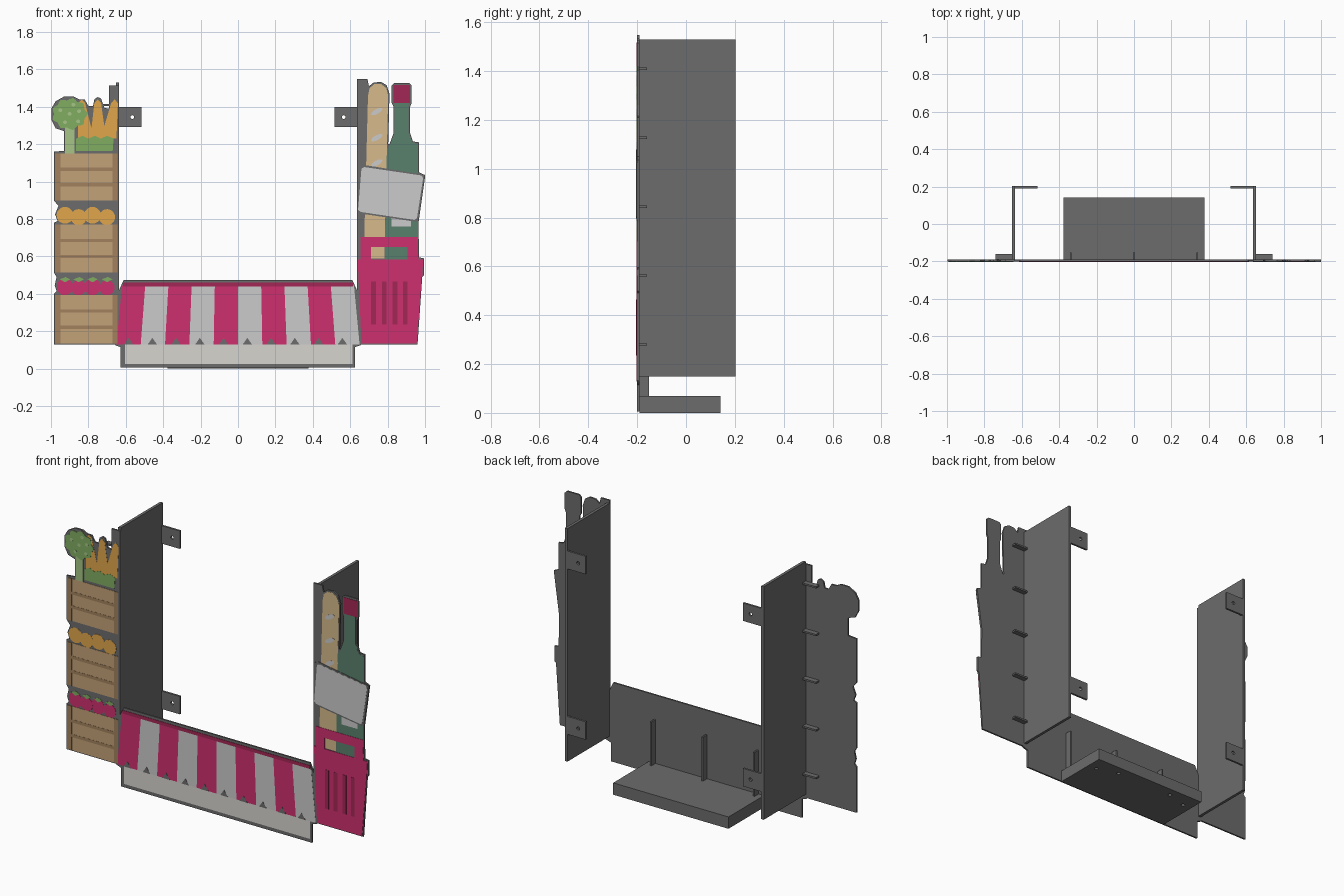
import bpy, bmesh
from math import sin, cos, pi

FRONT, BACK = -0.2, -0.19


def material(name, rgb):
    m = bpy.data.materials.new(name)
    m.diffuse_color = (*rgb, 1)
    return m


RED = material("red", (0.62, 0.03, 0.16))
DARK_RED = material("dark red", (0.36, 0.02, 0.09))
WHITE = material("white", (0.75, 0.75, 0.75))
CLOTH = material("cloth", (0.68, 0.66, 0.62))
WOOD = material("wood", (0.55, 0.36, 0.19))
DARK_WOOD = material("dark wood", (0.36, 0.22, 0.11))
ORANGE = material("orange", (0.75, 0.38, 0.07))
GREEN = material("green", (0.22, 0.42, 0.12))
LIGHT_GREEN = material("light green", (0.38, 0.56, 0.24))
BOTTLE = material("bottle green", (0.1, 0.22, 0.15))
BREAD = material("bread", (0.68, 0.49, 0.26))
GREY = material("panel grey", (0.15, 0.15, 0.15))


def plate(name, polys, y0, y1, mat=GREY):
    """Extrude one or more x-z outlines from y0 to y1."""
    bm = bmesh.new()
    for pts in polys:
        f = bm.faces.new([bm.verts.new((x, y0, z)) for x, z in pts])
        ext = bmesh.ops.extrude_face_region(bm, geom=[f], use_keep_orig=True)
        for v in ext["geom"]:
            if isinstance(v, bmesh.types.BMVert):
                v.co.y = y1
    bmesh.ops.recalc_face_normals(bm, faces=bm.faces)
    me = bpy.data.meshes.new(name)
    bm.to_mesh(me)
    bm.free()
    ob = bpy.data.objects.new(name, me)
    bpy.context.collection.objects.link(ob)
    me.materials.append(mat)
    return ob


def decal(name, polys, mat, layer=1):
    return plate(name, polys, FRONT + 0.001, FRONT - 0.001 * layer, mat)


def rect(x0, x1, z0, z1):
    return [(x0, z0), (x1, z0), (x1, z1), (x0, z1)]


def oval(cx, cz, rx, rz, tilt=0, n=20):
    c, s = cos(tilt), sin(tilt)
    pts = [(rx * cos(2 * pi * i / n), rz * sin(2 * pi * i / n)) for i in range(n)]
    return [(cx + u * c - v * s, cz + u * s + v * c) for u, v in pts]


def box(name, x0, x1, y0, y1, z0, z1):
    return plate(name, [rect(x0, x1, z0, z1)], y0, y1)


def cut(ob, cutter):
    cutter.hide_render = True
    cutter.hide_viewport = True
    m = ob.modifiers.new("holes", "BOOLEAN")
    m.operation = "DIFFERENCE"
    m.object = cutter


# Side boards, wall brackets and locating pegs
for s, side in ((-1, "left"), (1, "right")):
    box(side + "_side_board", s * 0.635, s * 0.652, BACK, 0.203, 0.15, 1.53)
    for z, level in ((0.365, "lower"), (1.345, "upper")):
        br = box(f"{side}_{level}_bracket", s * 0.515, s * 0.637, 0.191, 0.203, z - 0.053, z + 0.053)
        cut(br, plate("bracket_hole_cutter", [oval(s * 0.565, z, 0.01, 0.01)], 0.15, 0.25))
    for i in range(5):
        z = 0.28 + 0.2825 * i
        box(f"{side}_peg_{i}", s * 0.65, s * 0.74, BACK - 0.002, -0.16, z - 0.005, z + 0.005)

# Base shelf with screw holes, and upright ribs behind the awning
shelf = box("base_shelf", -0.378, 0.378, BACK, 0.142, 0, 0.07)
bm = bmesh.new()
for x, y in ((-0.32, 0.05), (0.32, 0.05), (-0.19, 0.09), (0.19, 0.09)):
    r = bmesh.ops.create_cone(bm, cap_ends=True, segments=20, radius1=0.011, radius2=0.011, depth=0.06)
    bmesh.ops.translate(bm, verts=r["verts"], vec=(x, y, 0))
me = bpy.data.meshes.new("shelf_hole_cutter")
bm.to_mesh(me)
bm.free()
cutter = bpy.data.objects.new("shelf_hole_cutter", me)
bpy.context.collection.objects.link(cutter)
cut(shelf, cutter)
for i, x in enumerate((-0.338, 0, 0.338)):
    box(f"rib_{i}", x - 0.005, x + 0.005, BACK - 0.002, -0.152, 0.07, 0.33)

# Front silhouettes
plate("left_panel", [[
    (-0.985, 0.13), (-0.985, 0.4), (-0.97, 0.415), (-0.98, 0.445), (-0.97, 0.49), (-0.985, 0.515),
    (-0.985, 0.78), (-0.965, 0.79), (-0.978, 0.825), (-0.96, 0.87), (-0.985, 0.9), (-0.985, 1.16),
    (-0.93, 1.165), (-0.93, 1.27), (-0.975, 1.285), (-0.998, 1.33), (-0.998, 1.39), (-0.975, 1.43),
    (-0.93, 1.455), (-0.88, 1.455), (-0.85, 1.44), (-0.82, 1.44), (-0.8, 1.405), (-0.775, 1.405),
    (-0.768, 1.44), (-0.75, 1.452), (-0.732, 1.445), (-0.715, 1.395), (-0.69, 1.39),
    (-0.69, 1.515), (-0.635, 1.515), (-0.635, 0.13)]], FRONT, BACK)
plate("right_panel", [[
    (0.635, 0.13), (0.635, 1.548), (0.692, 1.548), (0.7, 1.51), (0.725, 1.53), (0.765, 1.533),
    (0.795, 1.515), (0.81, 1.47), (0.803, 1.2), (0.81, 1.2), (0.832, 1.26), (0.832, 1.4), (0.822, 1.42), (0.822, 1.515),
    (0.835, 1.528), (0.915, 1.528), (0.928, 1.515), (0.928, 1.42), (0.92, 1.4), (0.92, 1.26), (0.935, 1.215),
    (0.968, 1.21), (0.968, 1.05), (1, 1.035), (0.965, 0.78), (0.968, 0.595),
    (0.995, 0.59), (0.995, 0.5), (0.985, 0.49), (0.96, 0.13)]], FRONT, BACK)
plate("awning_panel", [[
    (-0.628, 0.005), (-0.628, 0.115), (-0.655, 0.125), (-0.665, 0.14), (-0.64, 0.41), (-0.62, 0.455), (-0.61, 0.475),
    (0.61, 0.475), (0.62, 0.455), (0.64, 0.41), (0.67, 0.14), (0.655, 0.125), (0.625, 0.115), (0.625, 0.005)]],
    FRONT, BACK)

# Awning: valance, fanned stripes, top band, scallop notches
decal("cloth_valance", [rect(-0.605, 0.612, 0.025, 0.13)], CLOTH)
stripes = [[(0.13 * k, 0.13), (0.13 * k + 0.13, 0.13), (0.124 * k + 0.124, 0.445), (0.124 * k, 0.445)]
           for k in range(-5, 5)]
decal("red_stripes", stripes[0::2], RED)
decal("white_stripes", stripes[1::2], WHITE)
decal("awning_top_band", [rect(-0.615, 0.615, 0.44, 0.46)], DARK_RED, 2)
decal("scallop_notches", [[(x - 0.025, 0.129), (x + 0.025, 0.129), (x, 0.165)]
                          for x in (-0.585 + 0.127 * k for k in range(10))], GREY, 2)

# Three stacked crates
for i, (z0, z1) in enumerate(((0.135, 0.395), (0.515, 0.77), (0.9, 1.15))):
    h = (z1 - z0) / 3
    decal(f"crate_{i}", [rect(-0.978, -0.645, z0, z1)], WOOD, 2)
    decal(f"crate_posts_{i}", [rect(-0.978, -0.948, z0, z1), rect(-0.672, -0.645, z0, z1)], DARK_WOOD, 3)
    decal(f"crate_gaps_{i}", [rect(-0.948, -0.672, z0 + h * k - 0.009, z0 + h * k + 0.009) for k in (1, 2)],
          DARK_WOOD, 3)

# Fruit between the crates
xs = (-0.925, -0.852, -0.778, -0.7)
decal("tomatoes", [oval(x, 0.438, 0.043, 0.046) for x in xs[0::2]], RED, 1)
decal("tomatoes_front", [oval(x, 0.433, 0.041, 0.04) for x in xs[1::2]], RED, 1.5)
decal("tomato_leaves", [[(x - 0.028, 0.478), (x, 0.462), (x + 0.028, 0.478), (x + 0.004, 0.49)] for x in xs],
      GREEN, 2)
decal("oranges", [oval(x, 0.82, 0.045, 0.045) for x in xs[0::2]], ORANGE, 1)
decal("oranges_front", [oval(x, 0.81, 0.043, 0.043) for x in xs[1::2]], ORANGE, 1.5)

# Carrots and broccoli
decal("carrots", [[(x - 0.045, 1.23), (x + 0.04, 1.23), (x + t + 0.018, 1.42), (x + t, 1.44), (x + t - 0.018, 1.42)]
                  for x, t in ((-0.81, -0.025), (-0.745, -0.005), (-0.69, 0.03))], ORANGE)
decal("carrot_leaves", [[(-0.865, 1.165), (-0.67, 1.165), (-0.665, 1.23), (-0.7, 1.245), (-0.735, 1.23),
                         (-0.765, 1.245), (-0.8, 1.23), (-0.83, 1.245), (-0.865, 1.23)]], GREEN, 2)
decal("broccoli_stem", [rect(-0.925, -0.873, 1.15, 1.3)], LIGHT_GREEN, 2.5)
head = [(-0.9 + (0.09 + 0.007 * cos(i * pi / 2)) * cos(i * pi / 18),
         1.362 + (0.08 + 0.007 * cos(i * pi / 2)) * sin(i * pi / 18)) for i in range(36)]
decal("broccoli_head", [head], GREEN, 3)
decal("broccoli_dots", [oval(-0.9 + x, 1.362 + z, 0.011, 0.01, n=10) for x, z in
                        ((0, 0), (0.05, 0.015), (-0.05, 0.02), (0.02, 0.05), (-0.025, -0.045), (0.045, -0.04))],
      LIGHT_GREEN, 3.5)

# Baguette with slashes
decal("baguette", [[(0.672, 0.59), (0.782, 0.59), (0.803, 1.46), (0.793, 1.5), (0.765, 1.522), (0.73, 1.522),
                    (0.703, 1.5), (0.695, 1.46)]], BREAD)
decal("baguette_slashes", [oval(0.742, z, 0.034, 0.013, 0.5, 12) for z in (1.375, 1.235, 1.1)], WHITE, 2)

# Bottle
decal("bottle", [[(0.785, 0.57), (0.962, 0.57), (0.962, 1.2), (0.93, 1.21), (0.912, 1.26), (0.912, 1.42),
                  (0.838, 1.42), (0.838, 1.26), (0.81, 1.19), (0.792, 1.17)]], BOTTLE)
decal("bottle_cap", [rect(0.832, 0.92, 1.42, 1.517)], DARK_RED, 2)

# Blank price sign with label tab
decal("bottle_label", [rect(0.82, 0.925, 0.76, 0.85)], WHITE, 2)
plate("price_sign_backing", [[(0.645, 1.08), (0.67, 1.09), (0.99, 1.038), (1, 1.025), (0.967, 0.795), (0.955, 0.785),
                              (0.65, 0.83), (0.637, 0.845)]], FRONT + 0.001, FRONT - 0.003)
decal("price_sign", [[(0.66, 1.07), (0.675, 1.078), (0.98, 1.033), (0.99, 1.02), (0.957, 0.805), (0.945, 0.795),
                      (0.655, 0.838), (0.642, 0.85)]], WHITE, 4)

# Shopping bag: body, handle and bars
decal("bag_body", [[(0.66, 0.135), (0.955, 0.135), (0.985, 0.49), (0.99, 0.585), (0.64, 0.585)]], RED, 3)
decal("bag_handle", [[(0.655, 0.58), (0.71, 0.58), (0.71, 0.65), (0.905, 0.65), (0.905, 0.58), (0.965, 0.58),
                      (0.96, 0.705), (0.655, 0.705)]], RED, 3)
decal("bag_bars", [rect(x, x + 0.025, 0.235, 0.465) for x in (0.712, 0.77, 0.827, 0.882)], DARK_RED, 4)
